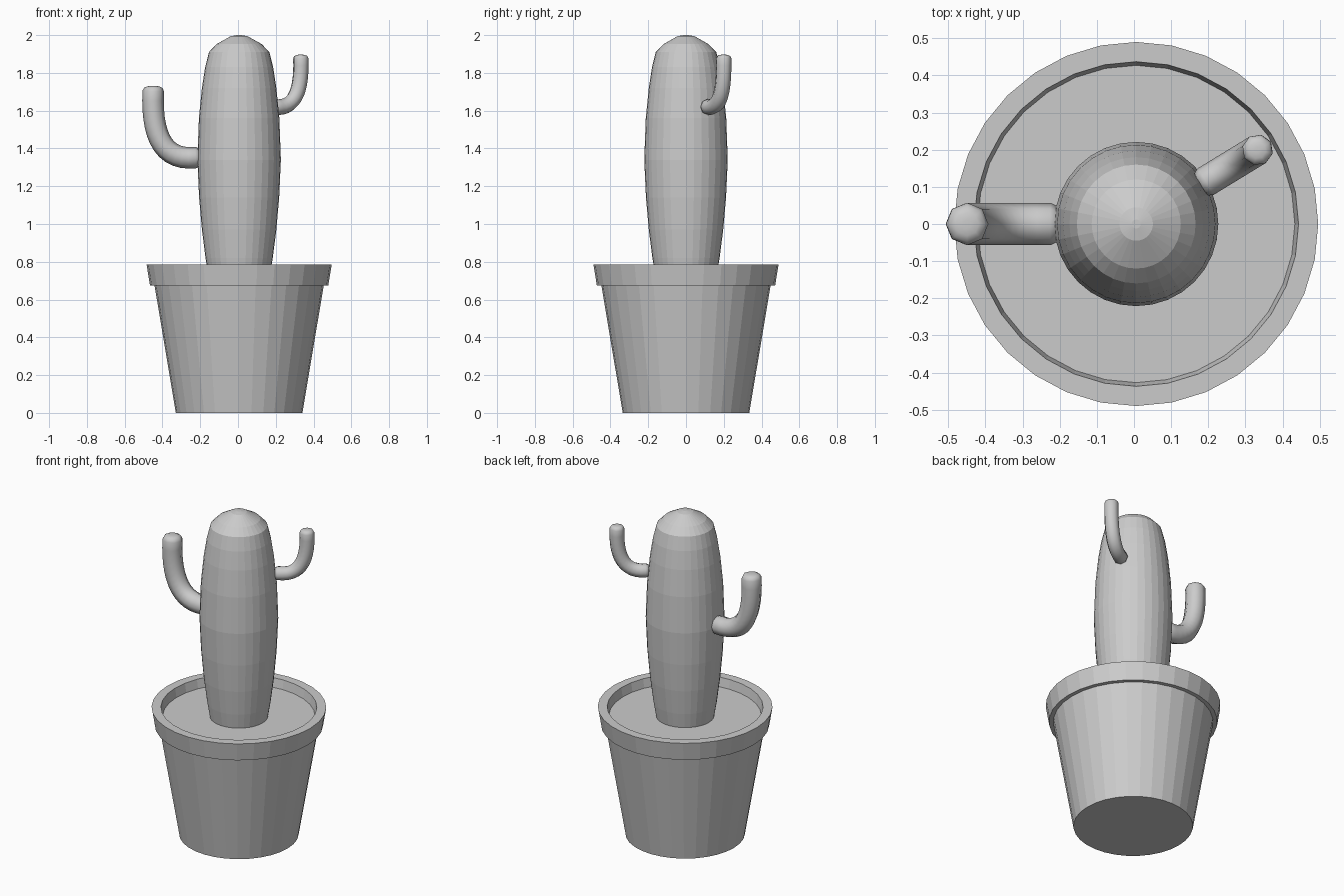
import bpy
import bmesh
from math import sin, cos, pi, radians
from mathutils import Vector
from mathutils.geometry import interpolate_bezier

if "Cube" in bpy.data.objects:
    bpy.data.objects.remove(bpy.data.objects["Cube"])

CX = 0.006  # plant axis


def finish(name, bm, smooth=False):
    bmesh.ops.recalc_face_normals(bm, faces=bm.faces)
    me = bpy.data.meshes.new(name)
    bm.to_mesh(me)
    bm.free()
    for p in me.polygons:
        p.use_smooth = smooth
    ob = bpy.data.objects.new(name, me)
    bpy.context.collection.objects.link(ob)
    return ob


def skin(bm, rings):
    """Bridge successive vertex rings and close both ends."""
    for a, b in zip(rings, rings[1:]):
        n = len(a)
        for i in range(n):
            bm.faces.new((a[i], a[(i + 1) % n], b[(i + 1) % n], b[i]))
    bm.faces.new(rings[0])
    bm.faces.new(rings[-1])


def lathe(name, profile, n=32):
    bm = bmesh.new()
    rings = [[bm.verts.new((CX + r * cos(2 * pi * i / n), r * sin(2 * pi * i / n), z))
              for i in range(n)] for r, z in profile]
    skin(bm, rings)
    return finish(name, bm)


def arm(name, base_r, base_z, azimuth, s, n=8):
    """Upturned tube with rounded ends, in the vertical plane at azimuth."""
    out = Vector((cos(azimuth), sin(azimuth), 0))
    side = Vector((-sin(azimuth), cos(azimuth), 0))
    up = Vector((0, 0, 1))
    pts = interpolate_bezier(Vector((.025, 0, 0)), Vector((.2, -.02, 0)),
                             Vector((.26, .12, 0)), Vector((.25, .352, 0)), 14)
    rows = [(p, (pts[min(i + 1, 13)] - pts[max(i - 1, 0)]).normalized(), 1.0)
            for i, p in enumerate(pts)]
    # rounded end caps
    for d, k in ((.017, .85), (.025, .55), (.027, .2)):
        p, t, _ = rows[0]
        rows.insert(0, (pts[0] - Vector((d, 0, 0)), Vector((1, 0, 0)), k))
        rows.append((pts[-1] + Vector((0, d, 0)), Vector((0, 1, 0)), k))
    bm = bmesh.new()
    rings = []
    for p, t, k in rows:
        centre = Vector((CX, 0, base_z)) + out * (base_r + p.x * s) + up * (p.y * s)
        normal = out * t.y - up * t.x
        rad = .057 * s * k
        rings.append([bm.verts.new(centre + rad * (normal * cos(2 * pi * i / n)
                                                   + side * sin(2 * pi * i / n)))
                      for i in range(n)])
    skin(bm, rings)
    return finish(name, bm, smooth=True)


# pot with overhanging rim, closed by the sunken soil surface
lathe("pot", [(.335, 0), (.448, .675), (.472, .675), (.490, .785),
              (.437, .785), (.427, .73)])

# cactus trunk
lathe("cactus_trunk", [(.163, .73), (.178, .82), (.197, .97), (.212, 1.14),
                       (.221, 1.34), (.213, 1.56), (.197, 1.72), (.180, 1.83),
                       (.160, 1.91), (.120, 1.952), (.045, 1.994), (.012, 2.0)])

# arms: the same shape at two sizes
arm("large_arm", .205, 1.352, pi, 1.0)
arm("small_arm", .200, 1.62, radians(31.4), .73)
